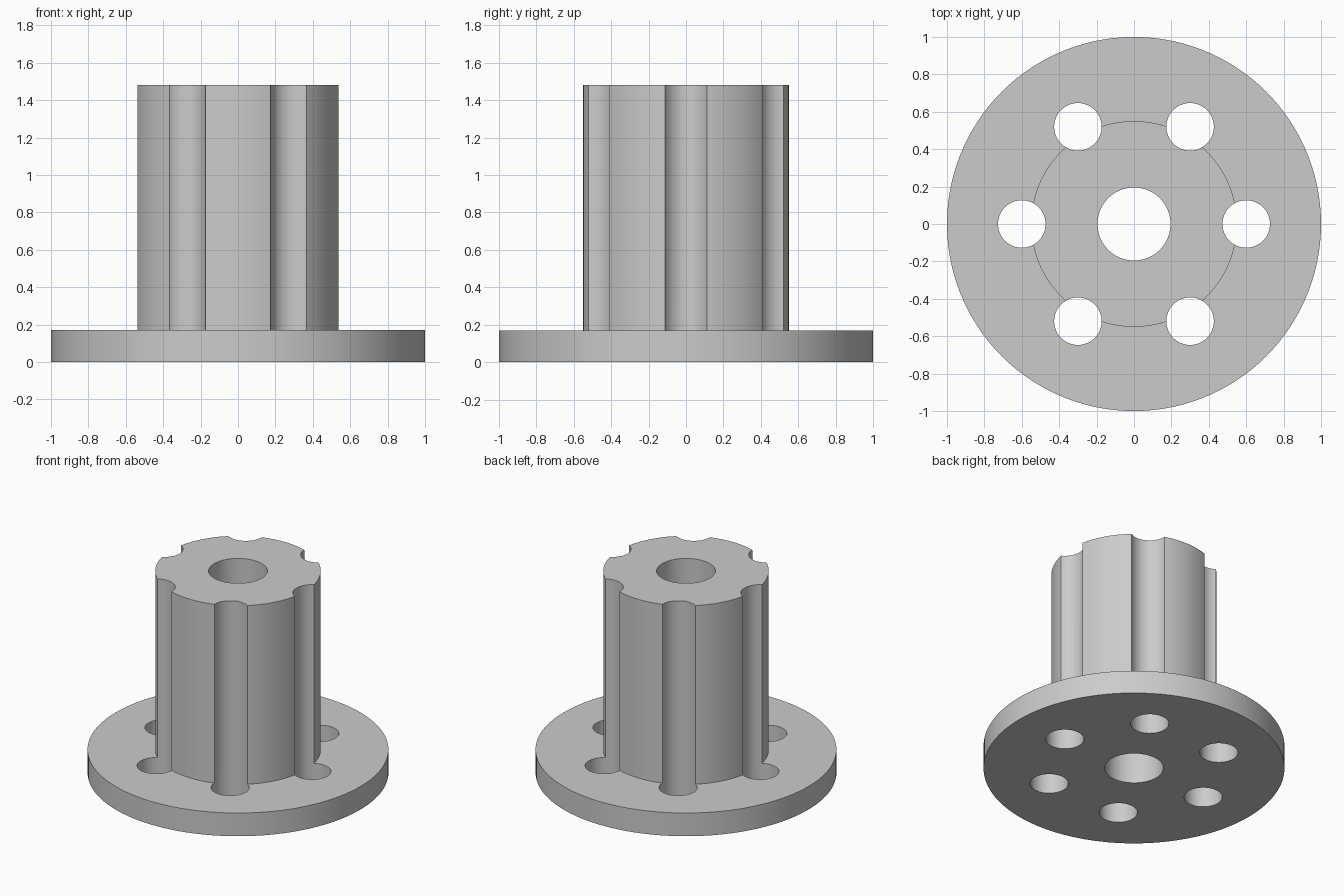
import bpy, bmesh, math
from mathutils import Matrix, Vector

if "Cube" in bpy.data.objects:
    bpy.data.objects.remove(bpy.data.objects["Cube"])

FLANGE_R, FLANGE_H = 1.0, 0.17
HUB_R, TOP = 0.55, 1.48
BORE_R = 0.195
HOLE_R, HOLE_CIRCLE, HOLES = 0.127, 0.6, 6

steel = bpy.data.materials.new("plain grey")
steel.use_nodes = True
grey = (0.6, 0.6, 0.6, 1)
steel.diffuse_color = grey
steel.node_tree.nodes["Principled BSDF"].inputs["Base Color"].default_value = grey


def add_object(name, bm):
    mesh = bpy.data.meshes.new(name)
    bmesh.ops.recalc_face_normals(bm, faces=bm.faces)
    bm.to_mesh(mesh)
    bm.free()
    mesh.materials.append(steel)
    obj = bpy.data.objects.new(name, mesh)
    bpy.context.collection.objects.link(obj)
    return obj


# Flange, hub and centre bore: one closed profile turned about z
profile = [(BORE_R, 0), (FLANGE_R, 0), (FLANGE_R, FLANGE_H),
           (HUB_R, FLANGE_H), (HUB_R, TOP), (BORE_R, TOP)]
bm = bmesh.new()
verts = [bm.verts.new((r, 0, z)) for r, z in profile]
edges = [bm.edges.new((v, verts[i - 1])) for i, v in enumerate(verts)]
bmesh.ops.spin(bm, geom=verts + edges, cent=(0, 0, 0), axis=(0, 0, 1),
               angle=math.tau, steps=120, use_merge=True)
bmesh.ops.remove_doubles(bm, verts=bm.verts, dist=1e-5)
body = add_object("flanged_hub", bm)

# Bolt holes, which also cut the grooves up the hub
bm = bmesh.new()
for i in range(HOLES):
    centre = Matrix.Rotation(math.tau * i / HOLES, 3, 'Z') @ Vector((HOLE_CIRCLE, 0, TOP / 2))
    bmesh.ops.create_cone(bm, cap_ends=True, segments=48, radius1=HOLE_R, radius2=HOLE_R,
                          depth=TOP + 0.4, matrix=Matrix.Translation(centre))
cutter = add_object("bolt_hole_cutter", bm)
cutter.hide_render = True

cut = body.modifiers.new("bolt holes", 'BOOLEAN')
cut.operation, cut.solver, cut.object = 'DIFFERENCE', 'EXACT', cutter
bpy.ops.object.select_all(action='DESELECT')
body.select_set(True)
bpy.context.view_layer.objects.active = body
bpy.ops.object.modifier_apply(modifier=cut.name)
bpy.data.objects.remove(cutter)
bpy.ops.object.shade_smooth_by_angle(angle=math.radians(30))
